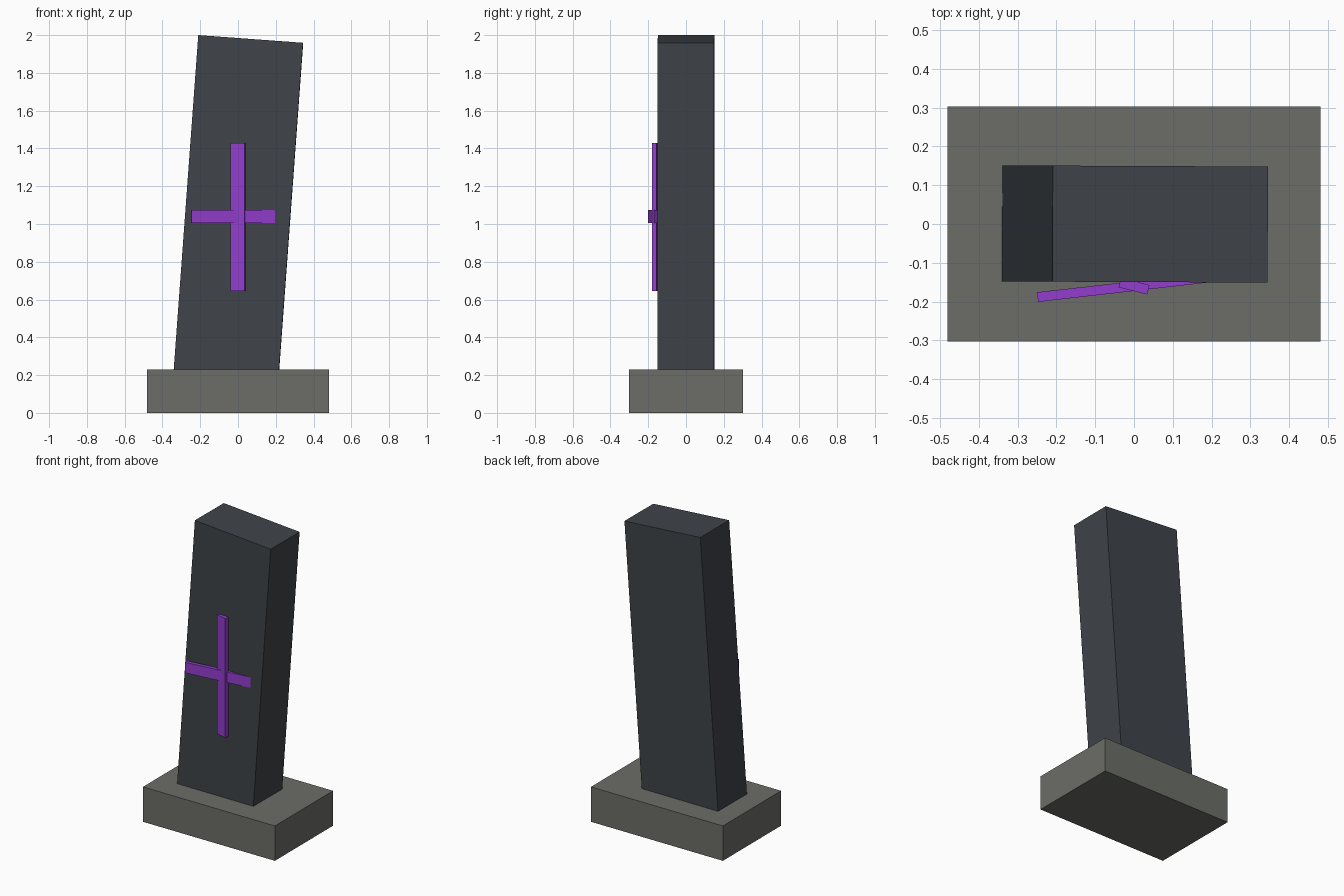
import bpy
from math import radians

cube = bpy.data.objects.get("Cube")
if cube:
    bpy.data.objects.remove(cube, do_unlink=True)


def material(name, rgb):
    mat = bpy.data.materials.new(name)
    mat.use_nodes = True
    mat.diffuse_color = (*rgb, 1)
    for node in mat.node_tree.nodes:
        if node.type == 'BSDF_PRINCIPLED':
            node.inputs["Base Color"].default_value = (*rgb, 1)
    return mat


def block(name, size, centre, mat, tilt=(0, 0, 0)):
    bpy.ops.mesh.primitive_cube_add(size=1, location=centre)
    obj = bpy.context.object
    obj.name = name
    obj.scale = size
    obj.rotation_euler = [radians(a) for a in tilt]
    obj.data.materials.append(mat)
    return obj


stone = material("warm grey stone", (0.15, 0.155, 0.135))
slate = material("dark slate", (0.05, 0.057, 0.066))
purple = material("glowing purple", (0.29, 0.048, 0.61))

# Plinth
block("plinth", (0.962, 0.606, 0.23), (0, 0, 0.115), stone)

# Leaning slab, sunk into the plinth
block("leaning_slab", (0.556, 0.299, 1.8), (0.0016, 0, 1.082), slate, (0, 4.2, -0.25))

# Crossed rune bars, each twisted into the slab's front face
block("rune_upright", (0.076, 0.025, 0.785), (0, -0.16, 1.0375), purple, (0, 0, -14))
block("rune_crossbar", (0.5, 0.025, 0.07), (0, -0.16, 1.04), purple, (0, 0, 6.5))
